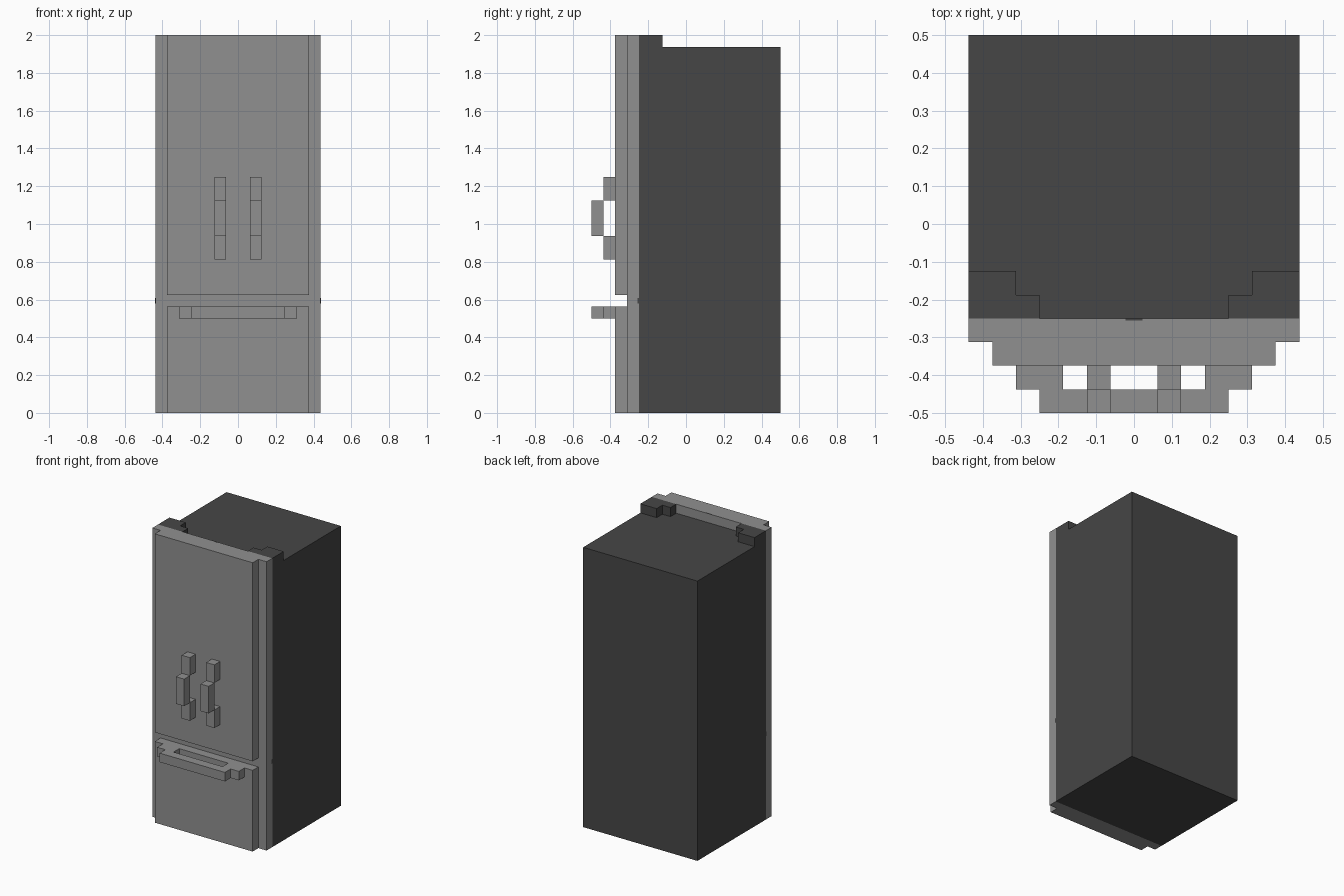
import bpy

cube = bpy.data.objects.get("Cube")
if cube:
    bpy.data.objects.remove(cube, do_unlink=True)

U = 1 / 16  # block unit that every part snaps to


def material(name, value):
    m = bpy.data.materials.new(name)
    m.use_nodes = True
    colour = (value, value, value, 1)
    m.diffuse_color = colour
    bsdf = m.node_tree.nodes["Principled BSDF"]
    bsdf.inputs["Base Color"].default_value = colour
    bsdf.inputs["Roughness"].default_value = 0.6
    return m


STEEL = material("light grey steel", 0.28)
DARK = material("dark grey", 0.061)


def box(name, x, y, z, mat):
    """Box spanning the given (low, high) ranges, in block units."""
    bpy.ops.mesh.primitive_cube_add(size=1)
    ob = bpy.context.object
    ob.name = name
    ob.location = [(a + b) / 2 * U for a, b in (x, y, z)]
    ob.scale = [(b - a) * U for a, b in (x, y, z)]
    bpy.ops.object.transform_apply(location=True, rotation=False, scale=True)
    ob.data.materials.append(mat)
    return ob


def pair(name, x, y, z, mat):
    """The box on the left (+x) and its mirror on the right."""
    box("left_" + name, x, y, z, mat)
    box("right_" + name, (-x[1], -x[0]), y, z, mat)


# Cabinet and the full-width front frame
box("cabinet", (-7, 7), (-4, 8), (0, 31), DARK)
box("front_frame", (-7, 7), (-5, -4), (0, 32), STEEL)

# Raised panels of the door and the drawer
box("door_panel", (-6, 6), (-6, -5), (10, 32), STEEL)
box("drawer_panel", (-6, 6), (-6, -5), (0, 9), STEEL)

# Dark seams just showing at the frame's sides and top
box("horizontal_seam", (-7.01, 7.01), (-4.12, -4), (9.25, 9.75), DARK)
box("vertical_seam", (-0.35, 0.35), (-4.08, -4), (9.5, 32.01), DARK)

# Stepped hinge covers on the cabinet top
pair("hinge_cover", (5, 7), (-4, -2), (31, 32), DARK)
pair("hinge_step", (4, 5), (-4, -3), (31, 32), DARK)

# Upright door handles
pair("handle_lower_mount", (1, 2), (-7, -6), (13, 15), STEEL)
pair("handle_upper_mount", (1, 2), (-7, -6), (18, 20), STEEL)
pair("handle_grip", (1, 2), (-8, -7), (15, 18), STEEL)

# Drawer handle
pair("drawer_handle_mount", (3, 5), (-7, -6), (8, 9), STEEL)
box("drawer_handle_grip", (-4, 4), (-8, -7), (8, 9), STEEL)
